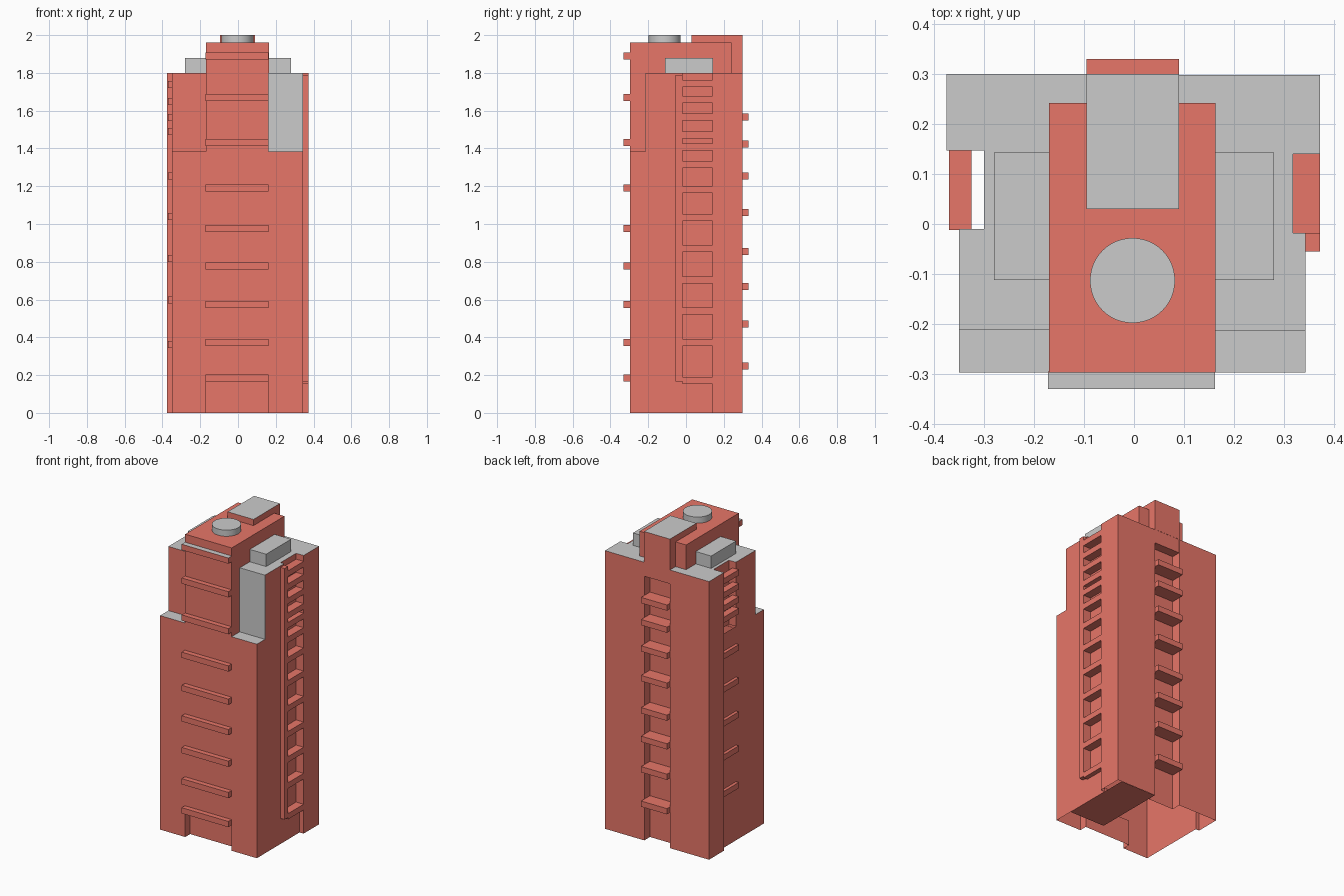
import bpy, bmesh, math

if "Cube" in bpy.data.objects:
    bpy.data.objects.remove(bpy.data.objects["Cube"])

red = bpy.data.materials.new("brick_red")
red.diffuse_color = (0.8, 0.18, 0.14, 1)
red.use_nodes = True
red.node_tree.nodes["Principled BSDF"].inputs["Base Color"].default_value = red.diffuse_color


def finish(bm, name, mat, recalc=True):
    if recalc:
        bmesh.ops.recalc_face_normals(bm, faces=bm.faces)
    me = bpy.data.meshes.new(name)
    bm.to_mesh(me)
    bm.free()
    ob = bpy.data.objects.new(name, me)
    bpy.context.collection.objects.link(ob)
    if mat:
        me.materials.append(mat)
    return ob


def box(name, x, y, z, mat=red):
    bm = bmesh.new()
    bmesh.ops.create_cube(bm, size=1)
    for v in bm.verts:
        v.co = [(a + b) / 2 + c * (b - a) for c, (a, b) in zip(v.co, (x, y, z))]
    return finish(bm, name, mat)


def sheet(name, pts, z, mat=None, down=False):
    """Flat horizontal panel from a counter-clockwise outline."""
    bm = bmesh.new()
    vs = [bm.verts.new((x, y, z)) for x, y in pts]
    bm.faces.new(vs[::-1] if down else vs)
    return finish(bm, name, mat, False)


def rect(x0, x1, y0, y1):
    return [(x0, y0), (x1, y0), (x1, y1), (x0, y1)]


def walls(name, pts, z0, z1):
    """Open shell of upright walls around a counter-clockwise outline."""
    bm = bmesh.new()
    lo = [bm.verts.new((x, y, z0)) for x, y in pts]
    hi = [bm.verts.new((x, y, z1)) for x, y in pts]
    for i in range(len(pts)):
        j = (i + 1) % len(pts)
        bm.faces.new((lo[i], lo[j], hi[j], hi[i]))
    return finish(bm, name, red, False)


def outline(wing, mid, right, rear, left):
    """Tower plan: wing/middle front, side channel depths, rear channel depth."""
    pts = [(-.35, wing), (-.17, wing), (-.17, mid), (.162, mid), (.162, wing),
           (.343, wing), (.343, -.018), (right, -.018), (right, .14),
           (.372, .14), (.372, .298), (.09, .298), (.09, rear), (-.095, rear),
           (-.095, .30), (-.375, .30), (-.375, .147), (left, .147),
           (left, -.01), (-.35, -.01)]
    return [p for i, p in enumerate(pts) if p != pts[i - 1]]


F = -.297
# Main body in storeys
walls("ground_walls", outline(F, -.247, .343, .24, -.35), 0, .165)
walls("lower_walls", outline(F, F, .318, .24, -.35), .165, 1.385)
walls("upper_walls", outline(-.212, F, .318, .24, -.30), 1.385, 1.71)
top = outline(-.212, F, .318, .299, -.30)
walls("parapet_walls", top, 1.71, 1.8)
sheet("main_roof", top, 1.8)

# Ledges, soffits and floor
sheet("left_ledge", rect(-.35, -.17, F, -.212), 1.385)
sheet("right_ledge", rect(.162, .343, F, -.212), 1.385)
sheet("entrance_soffit", rect(-.17, .162, F, -.247), .165, red, True)
sheet("rear_channel_soffit", rect(-.095, .09, .24, .299), 1.71, red, True)
sheet("ground_floor", rect(.09, .343, -.17, .297), 0, red, True)
box("grey_wall_panel", (.162, .343), (-.214, -.210), (1.385, 1.8), None)

# Narrow pier beside the right channel
box("right_pier", (.341, .372), (-.055, -.018), (.165, 1.79))

# Rooftop parts
walls("tower_walls", rect(-.17, .163, F, .242), 1.8, 1.96)
sheet("tower_roof", rect(-.17, .163, F, .242), 1.96, red)
walls("rear_penthouse_walls", rect(-.095, .09, .03, .30), 1.8, 2.0)
sheet("rear_penthouse_roof", rect(-.095, .09, .03, .30), 2.0)
box("plant_room", (-.28, .28), (-.112, .143), (1.8, 1.88), None)

bm = bmesh.new()
bmesh.ops.create_cone(bm, cap_ends=True, segments=48, radius1=.085, radius2=.085, depth=.04)
tank = finish(bm, "water_tank", None)
tank.location = (-.003, -.113, 1.98)
bpy.context.view_layer.objects.active = tank
tank.select_set(True)
bpy.ops.object.shade_smooth_by_angle(angle=math.radians(40))

# Balcony slabs on all four sides
T = .037
slabs = {
    "front_slab": ((-.172, .162), (-.33, F + .002),
                   [.165, .353, .555, .76, .957, 1.172, 1.413, 1.652, 1.87]),
    "rear_slab": ((-.095, .09), (.24, .33),
                  [.23, .453, .65, .835, 1.043, 1.235, 1.405, 1.548]),
    "right_slab": ((.317, .372), (-.018, .14),
                   [.153, .353, .522, .685, .852, 1.015, 1.165, 1.296,
                    1.39, 1.452, 1.548, 1.64, 1.725]),
    "left_slab": ((-.37, -.325), (-.012, .147),
                  [.343, .58, .80, 1.02, 1.235, 1.47, 1.545, 1.63, 1.72]),
}
for name, (x, y, levels) in slabs.items():
    for i, z in enumerate(levels):
        box(f"{name}_{i + 1}", x, y, (z, z + T))
sheet("front_slab_cap", rect(-.172, .162, -.33, F), 1.87 + T + .001)
